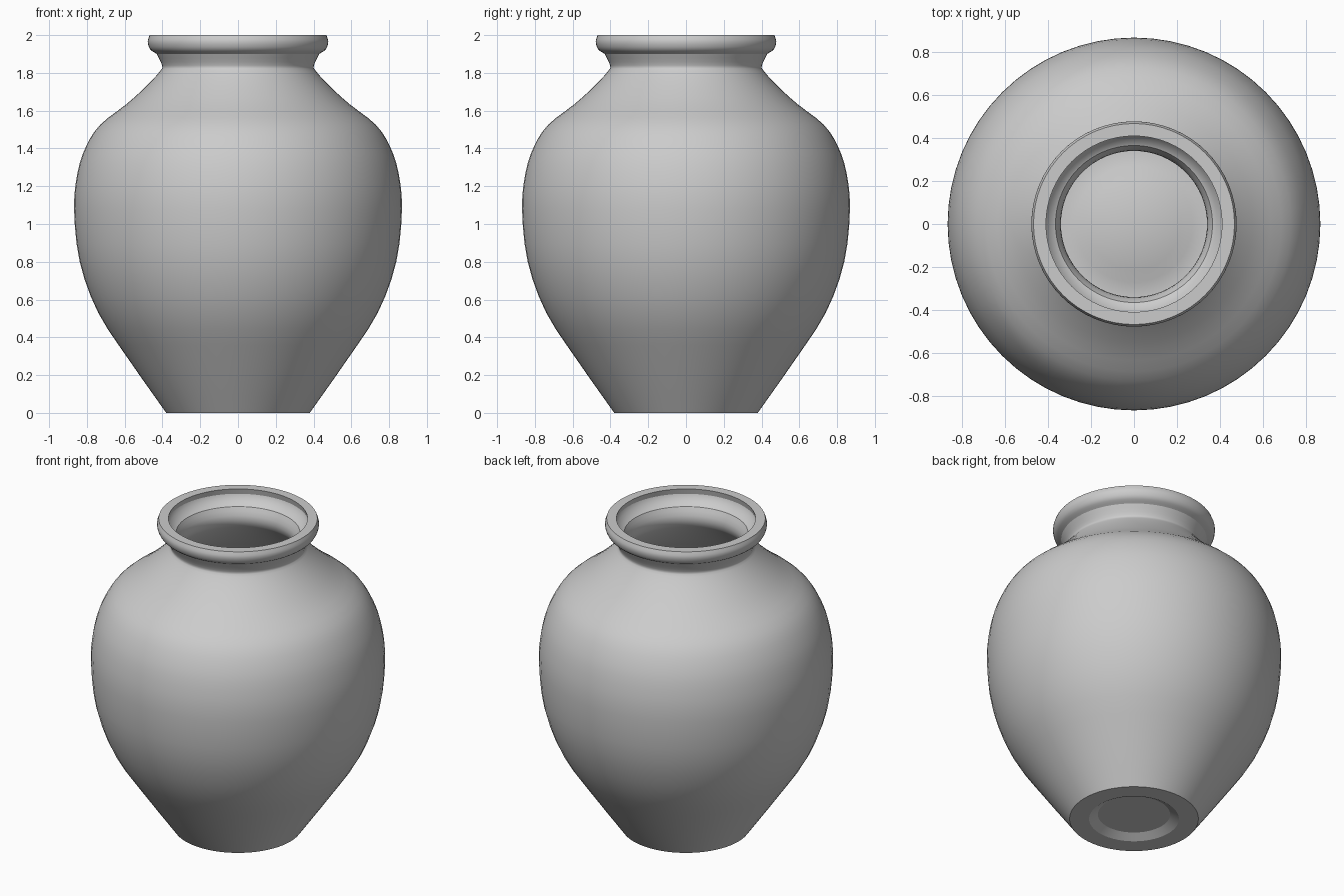
import bpy, bmesh, math
from mathutils import Vector

if "Cube" in bpy.data.objects:
    bpy.data.objects.remove(bpy.data.objects["Cube"])

SEGMENTS = 64
WALL = 0.06


def smooth(points, steps):
    """Catmull-Rom curve through 2D profile points."""
    p = [Vector(q) for q in points]
    p = [2 * p[0] - p[1]] + p + [2 * p[-1] - p[-2]]
    out = []
    for a, b, c, d in zip(p, p[1:], p[2:], p[3:]):
        for i in range(steps):
            t = i / steps
            out.append(0.5 * (2 * b + (c - a) * t + (2 * a - 5 * b + 4 * c - d) * t * t
                              + (3 * b - a - 3 * c + d) * t ** 3))
    return out + [p[-2]]


def inset(profile, distance):
    """Offset a profile towards the axis along its normals."""
    out = []
    for i, q in enumerate(profile):
        t = (profile[min(i + 1, len(profile) - 1)] - profile[max(i - 1, 0)]).normalized()
        out.append(q + Vector((-t.y, t.x)) * distance)
    return out


def lathe(name, profile):
    """Revolve an (r, z) profile that starts and ends on the axis."""
    bm = bmesh.new()
    verts = [bm.verts.new((r, 0, z)) for r, z in profile]
    edges = [bm.edges.new(e) for e in zip(verts, verts[1:])]
    bmesh.ops.spin(bm, geom=verts + edges, cent=(0, 0, 0), axis=(0, 0, 1),
                   angle=math.tau, steps=SEGMENTS, use_duplicate=False)
    bmesh.ops.remove_doubles(bm, verts=bm.verts, dist=0.0005)
    bmesh.ops.recalc_face_normals(bm, faces=bm.faces)
    mesh = bpy.data.meshes.new(name)
    bm.to_mesh(mesh)
    bm.free()
    obj = bpy.data.objects.new(name, mesh)
    bpy.context.collection.objects.link(obj)
    bpy.context.view_layer.objects.active = obj
    obj.select_set(True)
    bpy.ops.object.shade_smooth_by_angle(angle=math.radians(30))
    return obj


# Outer wall: belly, shoulder and neck, then the rolled lip
body = smooth([(0.38, 0), (0.57, 0.27), (0.74, 0.53), (0.838, 0.80), (0.868, 1.08),
               (0.85, 1.27), (0.805, 1.41), (0.73, 1.525), (0.59, 1.635),
               (0.485, 1.73), (0.412, 1.81), (0.402, 1.84), (0.43, 1.90)], 3)
lip = smooth([(0.43, 1.90), (0.465, 1.925), (0.478, 1.965), (0.468, 2.0)], 3)

# Inner wall follows the outside at constant thickness
inner = [q for q in inset(body, WALL)[:-1] if q.y > 0.09]
inner_lip = [(0.374, 1.91), (0.409, 1.94), (0.418, 1.965), (0.41, 2.0)]

# Underside with shallow recess, and the matching raised floor
under = [(0, 0.03), (0.213, 0.03), (0.265, 0)]
floor = [(0.35, 0.06), (0.272, 0.06), (0.215, 0.09), (0, 0.09)]

lathe("vase", under + [tuple(q) for q in body + lip[1:]] + inner_lip[::-1]
      + [tuple(q) for q in inner[::-1]] + floor)
